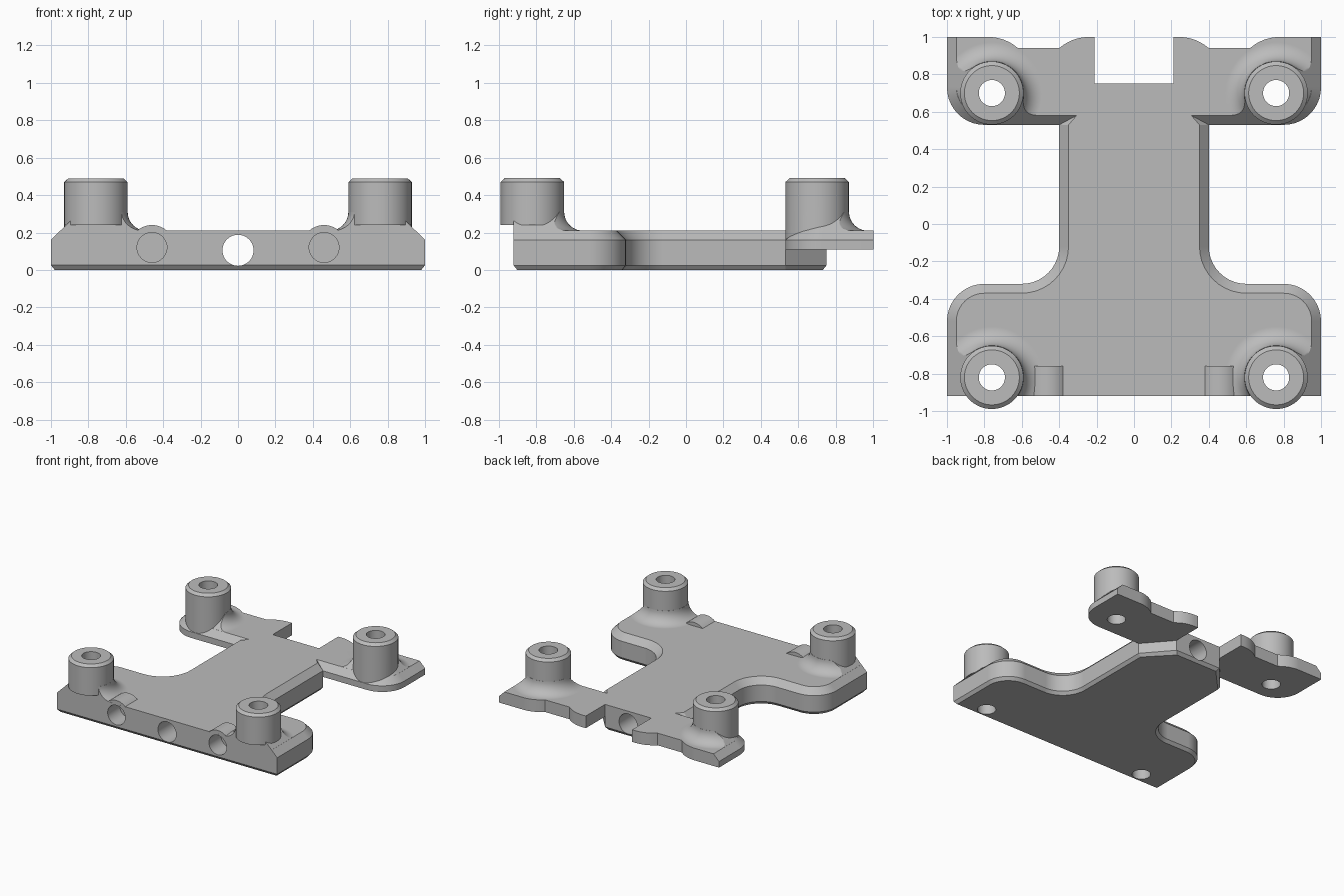
import bpy, bmesh, math
from mathutils import Matrix, Vector

cube = bpy.data.objects.get("Cube")
if cube:
    bpy.data.objects.remove(cube)

grey = bpy.data.materials.new("plain_grey")
grey.use_nodes = True
colour = (0.5, 0.5, 0.5, 1)
grey.diffuse_color = colour
grey.node_tree.nodes["Principled BSDF"].inputs["Base Color"].default_value = colour


def arc(cx, cy, r, start, end, n=10):
    angles = [math.radians(start + (end - start) * i / n) for i in range(n + 1)]
    return [(cx + r * math.cos(a), cy + r * math.sin(a)) for a in angles]


def mirrored(half):
    return half + [(-x, y) for x, y in reversed(half)]


def loft(name, layers, matrix=None):
    """Solid through stacked outlines: layers is a list of (z, points)."""
    bm = bmesh.new()
    rings = [[bm.verts.new((x, y, z)) for x, y in pts] for z, pts in layers]
    bm.faces.new(list(reversed(rings[0])))
    bm.faces.new(rings[-1])
    for low, high in zip(rings, rings[1:]):
        for i in range(len(low)):
            j = (i + 1) % len(low)
            bm.faces.new((low[i], low[j], high[j], high[i]))
    if matrix:
        bm.transform(matrix)
    bmesh.ops.recalc_face_normals(bm, faces=bm.faces)
    mesh = bpy.data.meshes.new(name)
    bm.to_mesh(mesh)
    bm.free()
    mesh.materials.append(grey)
    ob = bpy.data.objects.new(name, mesh)
    bpy.context.collection.objects.link(ob)
    return ob


def turned(name, x, y, profile, n=64):
    """Solid of revolution about a vertical axis: profile is (radius, z)."""
    return loft(name, [(z, arc(x, y, r, 0, 360 - 360 / n, n - 1)) for r, z in profile])


def along_y(name, points, y0, y1):
    """Prism of an x-z outline running from y0 to y1."""
    return loft(name, [(-y1, points), (-y0, points)], Matrix.Rotation(math.pi / 2, 4, "X"))


def apply(ob, mod):
    bpy.context.view_layer.objects.active = ob
    bpy.ops.object.modifier_apply(modifier=mod.name)


def combine(ob, other, operation):
    mod = ob.modifiers.new("combine", "BOOLEAN")
    mod.operation = operation
    mod.solver = "EXACT"
    mod.object = other
    other.hide_render = True
    apply(ob, mod)
    bpy.data.objects.remove(other)


def body_outline(d, front=0):
    half = [(1 - d, -0.92 + front)]
    half += arc(0.8, -0.52, 0.2 - d, 0, 90)
    half += arc(0.6, -0.12, 0.2 + d, 270, 180)
    half += [(0.4 - d, 0.53), (0.21 - min(d, 0.05), 0.75 - front)]
    return mirrored(half)


def wing_outline(d):
    half = arc(0.8, 0.73, 0.2 - d, 270, 360) + [(1 - d, 1)]
    half += arc(0.78, 0.757, 0.243, 90, 131) + arc(0.24, 0.757, 0.243, 49, 90)
    half += [(0.21, 1), (0.21, 0.75)]
    return mirrored(half)


# Main plate with bevelled rims, and the thinner rear wings
plate = loft("mounting_plate", [(0, body_outline(0.02, 0.02)), (0.025, body_outline(0)),
                                (0.16, body_outline(0)), (0.21, body_outline(0.05))])
wings = loft("rear_wings", [(0.11, wing_outline(0)), (0.16, wing_outline(0)),
                            (0.21, wing_outline(0.05))])
combine(plate, wings, "UNION")

# Four posts, each with a flared foot trimmed by the rim bevel
posts = [(sx * 0.76, y, outline, base) for sx in (-1, 1)
         for y, outline, base in ((-0.82, body_outline, 0.24), (0.70, wing_outline, 0.13))]
for x, y, outline, base in posts:
    foot = turned("post_foot", x, y, [(0.27, 0.12)] + arc(0.27, 0.31, 0.1, 270, 180))
    limit = loft("foot_limit", [(z, outline(d + 0.001)) for z, d in
                                ((0.1, 0), (0.16, 0), (0.32, 0.16))])
    combine(foot, limit, "INTERSECT")
    combine(plate, foot, "UNION")
    post = turned("post", x, y, [(0.169, base), (0.169, 0.47), (0.147, 0.49)])
    combine(plate, post, "UNION")

# Rounded covers over the two front sockets
for x in (-0.46, 0.46):
    cover = along_y("socket_cover", arc(x, 0.12, 0.12, 5, 175, 20), -0.9195, -0.76)
    combine(plate, cover, "UNION")

# Post bores, front sockets and the long centre bore
for x, y, outline, base in posts:
    combine(plate, turned("post_bore", x, y, [(0.07, -0.2), (0.07, 0.7)], 40), "DIFFERENCE")
for x, z, r, end in ((-0.46, 0.12, 0.08, -0.765), (0.46, 0.12, 0.08, -0.765),
                     (0, 0.105, 0.083, 1.2)):
    bore = along_y("front_bore", arc(x, z, r, 0, 351, 39), -1.2, end)
    combine(plate, bore, "DIFFERENCE")

# Smooth curves, crisp edges
bpy.ops.object.select_all(action="DESELECT")
plate.select_set(True)
bpy.context.view_layer.objects.active = plate
bpy.ops.object.shade_smooth_by_angle(angle=math.radians(25))
weighted = plate.modifiers.new("weighted_normals", "WEIGHTED_NORMAL")
weighted.keep_sharp = True
